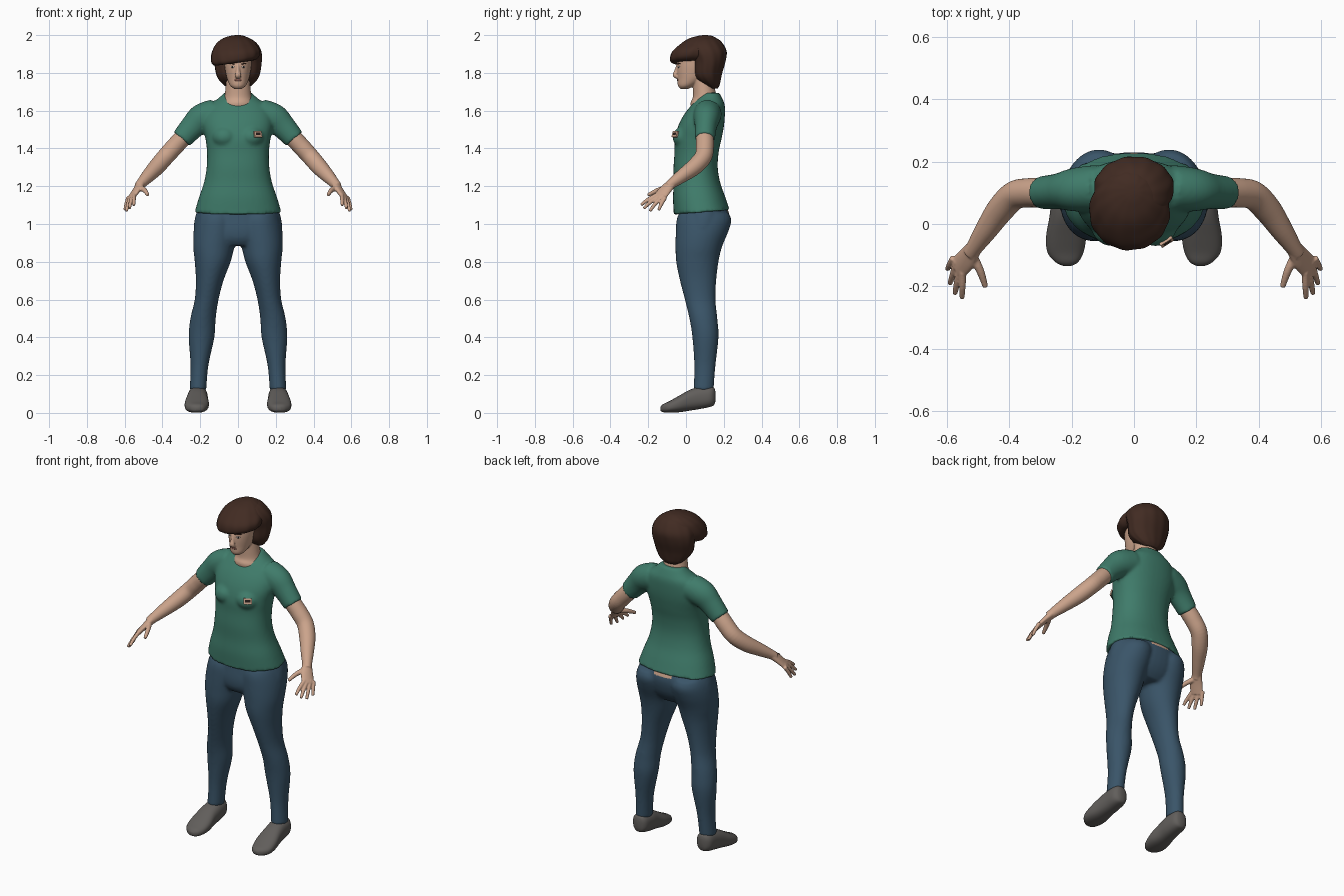
import bpy, bmesh, math
from mathutils import Vector, Matrix
from mathutils.bvhtree import BVHTree

cube = bpy.data.objects.get("Cube")
if cube:
    bpy.data.objects.remove(cube, do_unlink=True)

X, Y, Z = Vector((1, 0, 0)), Vector((0, 1, 0)), Vector((0, 0, 1))


def material(name, colour):
    mat = bpy.data.materials.new(name)
    mat.use_nodes = True
    mat.diffuse_color = (*colour, 1)
    mat.node_tree.nodes["Principled BSDF"].inputs["Base Color"].default_value = (*colour, 1)
    return mat


green = material("shirt green", (.05, .2, .145))
denim = material("denim blue", (.042, .09, .14))
skin = material("skin", (.6, .37, .26))
brown = material("hair brown", (.053, .024, .016))
grey = material("shoe grey", (.12, .112, .105))
lip = material("lip", (.4, .17, .13))
white = material("eye white", (.7, .65, .6))
dark = material("dark brown", (.02, .012, .01))


def spline(rows, steps):
    """Smooth curve through all rows of numbers."""
    out = []
    for i in range(len(rows) - 1):
        a, b, c, d = (rows[min(max(i + k, 0), len(rows) - 1)] for k in (-1, 0, 1, 2))
        for s in range(steps):
            t = s / steps
            out.append([q + .5 * t * (r - p + t * (2 * p - 5 * q + 4 * r - s4 + t * (3 * (q - r) + s4 - p)))
                        for p, q, r, s4 in zip(a, b, c, d)])
    return out + [list(rows[-1])]


def loft(bm, rows, side=1, normal=None, ref=X, power=2, ridge=0, n=40, steps=5):
    """Skin closed rings (x, y, z, radius a, radius b) along a smooth path."""
    rows = spline(rows, steps)
    centres = [Vector(r[:3]) for r in rows]
    rings = []
    for i, row in enumerate(rows):
        t = normal or (centres[min(i + 1, len(rows) - 1)] - centres[max(i - 1, 0)]).normalized()
        u = (ref - t * ref.dot(t)).normalized()
        v = t.cross(u)
        ring = []
        for k in range(n):
            a = 2 * math.pi * k / n
            c, s = math.cos(a), math.sin(a)
            wave = 1 + ridge * math.cos(12 * a + i * .15)
            p = centres[i] + wave * (u * row[3] * math.copysign(abs(c) ** (2 / power), c)
                                     + v * row[4] * math.copysign(abs(s) ** (2 / power), s))
            ring.append(bm.verts.new((p.x * side, p.y, p.z)))
        rings.append(ring)
    for lo, hi in zip(rings, rings[1:]):
        for k in range(n):
            m = (k + 1) % n
            bm.faces.new((lo[k], lo[m], hi[m], hi[k]))
    bm.faces.new(rings[0])
    bm.faces.new(rings[-1])
    return rings


def upright(bm, rows, **kw):
    """Loft of horizontal rings (z, y, radius x, radius y) on the centre line."""
    return loft(bm, [(0, y, z, a, b) for z, y, a, b in rows], normal=Z, **kw)


def ball(bm, centre, size):
    bmesh.ops.create_uvsphere(bm, u_segments=24, v_segments=16, radius=1,
                              matrix=Matrix.LocRotScale(Vector(centre), None, Vector(size)))


def finish(name, bm, mat, voxel=0, relax=4):
    """Make the object; with a voxel size, fuse its pieces into one smooth skin."""
    bmesh.ops.recalc_face_normals(bm, faces=bm.faces)
    mesh = bpy.data.meshes.new(name)
    bm.to_mesh(mesh)
    bm.free()
    obj = bpy.data.objects.new(name, mesh)
    bpy.context.collection.objects.link(obj)
    if voxel:
        fuse = obj.modifiers.new("fuse", "REMESH")
        fuse.mode = "VOXEL"
        fuse.voxel_size = voxel
        soft = obj.modifiers.new("soften", "SMOOTH")
        soft.factor, soft.iterations = .5, relax
        graph = bpy.context.evaluated_depsgraph_get()
        baked = bpy.data.meshes.new_from_object(obj.evaluated_get(graph))
        obj.modifiers.clear()
        obj.data = baked
    obj.data.materials.clear()
    obj.data.materials.append(mat)
    for p in obj.data.polygons:
        p.use_smooth = True
        p.material_index = 0
    return obj


def tree_of(obj):
    bm = bmesh.new()
    bm.from_mesh(obj.data)
    tree = BVHTree.FromBMesh(bm)
    bm.free()
    return tree


def stick(name, tree, x, z, size, mat, box=False, roll=0):
    """Lay a thin plate or lens on the front of a surface."""
    hit, normal, _, _ = tree.ray_cast(Vector((x, -1, z)), Y)
    if hit is None:
        return
    if normal.y > 0:
        normal = -normal
    turn = normal.to_track_quat('Z', 'Y').to_matrix() @ Matrix.Rotation(roll, 3, 'Z')
    place = Matrix.LocRotScale(hit, turn.to_quaternion(), Vector(size))
    bm = bmesh.new()
    if box:
        bmesh.ops.create_cube(bm, size=1, matrix=place)
    else:
        bmesh.ops.create_uvsphere(bm, u_segments=16, v_segments=10, radius=.5, matrix=place)
    obj = finish(name, bm, mat)
    if box:
        for p in obj.data.polygons:
            p.use_smooth = False


# Shirt: torso, bust and short sleeves
bm = bmesh.new()
rings = upright(bm, [(1.062, .085, .23, .15), (1.14, .07, .207, .139), (1.22, .058, .18, .123),
                     (1.3, .051, .166, .117), (1.38, .056, .164, .117), (1.45, .064, .172, .124),
                     (1.52, .08, .186, .121), (1.58, .098, .18, .108), (1.63, .117, .152, .088),
                     (1.665, .125, .105, .067), (1.695, .13, .072, .046)], power=2.25)
for v in rings[0]:
    v.co.z += .08 * (v.co.y - .085)
for side in (1, -1):
    ball(bm, (side * .07, 0, 1.46), (.07, .072, .06))
    loft(bm, [(.12, .115, 1.585, .075, .077), (.19, .11, 1.56, .07, .077),
              (.24, .105, 1.515, .058, .066), (.299, .1, 1.449, .053, .056)], side, ref=Y)
shirt = finish("shirt", bm, green, .009, 5)

# Trousers, with a small bare strip at the back of the waist
bm = bmesh.new()
upright(bm, [(1.1, .09, .205, .122), (1.04, .095, .226, .136), (.97, .085, .234, .134),
             (.92, .075, .21, .118), (.885, .07, .16, .09)])
for side in (1, -1):
    loft(bm, [(.11, .094, 1.06, .1, .13), (.112, .095, 1.02, .112, .145), (.118, .085, .96, .117, .139),
              (.128, .068, .88, .109, .123), (.134, .06, .8, .095, .112), (.15, .064, .7, .073, .096),
              (.166, .075, .6, .063, .081), (.185, .092, .5, .067, .074), (.193, .103, .4, .068, .069),
              (.204, .1, .25, .047, .056), (.212, .093, .12, .044, .053)], side, normal=Z)
trousers = finish("trousers", bm, denim, .009, 4)
trousers.data.materials.append(skin)
for p in trousers.data.polygons:
    c = p.center
    if abs(c.x) < .06 and c.y > .15 and c.z > 1.057:
        p.material_index = 1

# Shoes
for side, word in ((1, "left"), (-1, "right")):
    bm = bmesh.new()
    loft(bm, [(.212, .156, .088, .015, .025), (.212, .148, .087, .034, .046), (.213, .125, .086, .048, .055),
              (.213, .07, .079, .053, .059), (.216, .02, .067, .056, .055), (.218, -.04, .046, .064, .043),
              (.22, -.09, .031, .058, .03), (.216, -.122, .025, .037, .021), (.214, -.135, .022, .012, .01)],
         side, normal=Y, power=2.4)
    finish(word + "_shoe", bm, grey)

# Arms: limb, palm, four fingers and thumb
index_knuckle, little_knuckle = Vector((.55, -.168, 1.146)), Vector((.583, -.115, 1.131))
across = (little_knuckle - index_knuckle).normalized()
tips = [(.552, -.238, 1.1), (.575, -.224, 1.082), (.591, -.192, 1.068), (.599, -.145, 1.073)]
limb = [(.26, .1, 1.495, .045), (.297, .1, 1.452, .047), (.34, .1, 1.405, .047), (.385, .091, 1.355, .046),
        (.43, .045, 1.303, .044), (.475, -.02, 1.255, .036), (.512, -.075, 1.215, .027), (.525, -.095, 1.198, .025)]
for side, word in ((1, "left"), (-1, "right")):
    bm = bmesh.new()
    loft(bm, [(*p, p[-1]) for p in limb], side, ref=Y)
    loft(bm, [(.512, -.075, 1.215, .026, .022), (.538, -.113, 1.177, .036, .017),
              (.567, -.144, 1.136, .037, .013)], side, ref=across)
    for i, tip in enumerate(tips):
        tip, base = Vector(tip), index_knuckle.lerp(little_knuckle, i / 3)
        start = base.lerp(tip, -.2)
        bend = base.lerp(tip, .5) + Z * .005
        loft(bm, [(*start, .011, .011), (*bend, .0105, .0105), (*tip, .008, .008)], side, ref=across, n=16)
    loft(bm, [(.522, -.095, 1.195, .016, .016), (.494, -.15, 1.178, .013, .013),
              (.477, -.202, 1.153, .009, .009)], side, n=16)
    finish(word + "_arm", bm, skin, .004, 3)

# Head with neck and nose
bm = bmesh.new()
upright(bm, [(1.715, -.01, .02, .02), (1.733, .003, .042, .046), (1.77, .03, .058, .075),
             (1.81, .042, .067, .09), (1.85, .05, .072, .097), (1.91, .06, .073, .1), (1.96, .07, .045, .06)])
upright(bm, [(1.6, .1, .1, .07), (1.64, .1, .084, .076), (1.67, .1, .073, .064),
             (1.72, .095, .066, .058), (1.8, .09, .06, .056)])
loft(bm, [(0, -.042, 1.845, .008, .008), (0, -.051, 1.81, .011, .011), (0, -.057, 1.787, .017, .013),
          (0, -.045, 1.776, .013, .008)], n=20)
head = finish("head", bm, skin, .004, 4)

# Face details
face = tree_of(head)
stick("lips", face, 0, 1.762, (.044, .012, .008), lip)
for side, word in ((1, "left"), (-1, "right")):
    stick(word + "_eye", face, side * .029, 1.832, (.023, .011, .006), white)
    stick(word + "_iris", face, side * .029, 1.832, (.011, .011, .009), dark)
    stick(word + "_eyebrow", face, side * .031, 1.849, (.034, .006, .006), brown, roll=side * .12)

# Hair: bob at the back and sides, swept fringe over the brow
bm = bmesh.new()
upright(bm, [(1.717, .145, .045, .022), (1.735, .135, .074, .042), (1.765, .118, .102, .066),
             (1.8, .113, .117, .079), (1.86, .12, .127, .09), (1.91, .112, .125, .104),
             (1.95, .1, .105, .098), (1.98, .1, .068, .068), (1.992, .1, .02, .02)],
        ridge=.012, n=72)
finish("hair_bob", bm, brown)
bm = bmesh.new()
loft(bm, [(-.018, .025, 1.85, .085, .075), (-.016, .025, 1.853, .11, .1), (-.014, .032, 1.873, .127, .116),
          (-.014, .05, 1.91, .127, .124), (-.012, .072, 1.95, .108, .106), (-.01, .088, 1.98, .075, .077),
          (-.005, .1, 1.996, .035, .037), (0, .1, 2, .008, .008)], normal=Z, ridge=.012, n=72)
for v in bm.verts:
    if v.co.z < 1.95:
        v.co.z += .14 * (v.co.x + .03) * min(1, (1.95 - v.co.z) / .06)
finish("hair_fringe", bm, brown)

# Plain chest badge
chest = tree_of(shirt)
stick("badge", chest, .105, 1.475, (.046, .032, .009), skin, box=True)
stick("badge_centre", chest, .105, 1.476, (.028, .014, .0098), dark, box=True)
